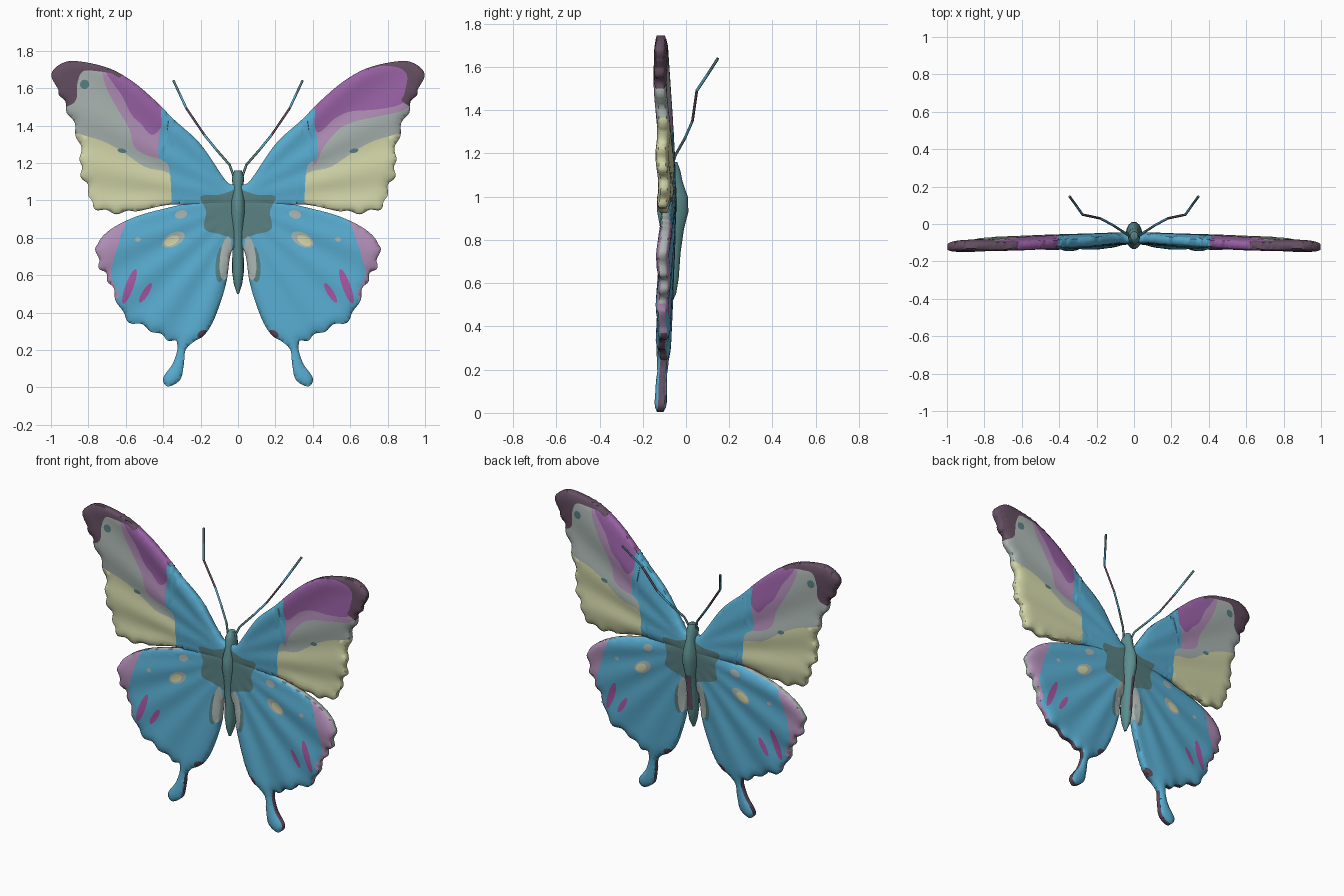
import bpy
import math
from mathutils import Vector, kdtree
from mathutils.geometry import delaunay_2d_cdt

cube = bpy.data.objects.get("Cube")
if cube:
    bpy.data.objects.remove(cube, do_unlink=True)

# Palette
PALETTE = {"blue": "58ACD0", "cream": "D2D6A8", "grey": "A9B4B0", "plum": "634D60",
           "purple": "9A62A6", "lilac": "B08EB6", "teal": "5C8E8F", "slate": "587F81",
           "magenta": "A557A0"}
NAMES = list(PALETTE)


def linear(code):
    values = [int(code[i:i + 2], 16) / 255 for i in (0, 2, 4)]
    return [v / 12.92 if v < .04 else ((v + .055) / 1.055) ** 2.4 for v in values] + [1]


def make_material(name):
    mat = bpy.data.materials.new(name)
    mat.use_nodes = True
    mat.diffuse_color = linear(PALETTE[name])
    mat.node_tree.nodes["Principled BSDF"].inputs["Base Color"].default_value = mat.diffuse_color
    return mat


MATERIALS = [make_material(name) for name in NAMES]


def add_object(name, data):
    obj = bpy.data.objects.new(name, data)
    bpy.context.collection.objects.link(obj)
    for mat in MATERIALS:
        data.materials.append(mat)
    return obj


def add_mesh(name, verts, faces, colours, angle):
    mesh = bpy.data.meshes.new(name)
    mesh.from_pydata(verts, [], faces)
    obj = add_object(name, mesh)
    for poly, colour in zip(mesh.polygons, colours):
        poly.material_index = NAMES.index(colour)
    bpy.ops.object.select_all(action="DESELECT")
    obj.select_set(True)
    bpy.context.view_layer.objects.active = obj
    bpy.ops.object.shade_smooth_by_angle(angle=math.radians(angle))
    return obj


# Closed smooth curves in the wing plane; the scalloped spans get a wave
def loop(points, steps=5, scallops=range(0)):
    pts = [Vector(p) for p in points]
    result = []
    for i in range(len(pts)):
        a, b, c, d = (pts[(i + k) % len(pts)] for k in (-1, 0, 1, 2))
        along = (c - b).normalized()
        for k in range(steps):
            t = k / steps
            p = b + (c - a) * t / 2 + (a * 2 - b * 5 + c * 4 - d) * t * t / 2 \
                + (b * 3 - a - c * 3 + d) * t ** 3 / 2
            if i in scallops:
                p += Vector((-along.y, along.x)) * .009 * math.sin(t * math.tau)
            result.append(p)
    return result


def oval(x, z, rx, rz, tilt=0):
    ca, sa = math.cos(tilt), math.sin(tilt)
    ring = [(rx * math.cos(k * math.tau / 12), rz * math.sin(k * math.tau / 12)) for k in range(12)]
    return [Vector((x + u * ca - v * sa, z + u * sa + v * ca)) for u, v in ring]


def inside(p, poly):
    hit = False
    a = poly[-1]
    for b in poly:
        if (a.y > p.y) != (b.y > p.y) and p.x < (b.x - a.x) * (p.y - a.y) / (b.y - a.y) + a.x:
            hit = not hit
        a = b
    return hit


def paint(p, base, regions):
    for colour, poly in reversed(regions):
        if inside(p, poly):
            return colour
    return base


def wing(name, outline, base, back_regions, left_front_regions, grey_rim):
    # Triangulate the outline together with a grid and the colour borders
    points, edges = [], []
    curves = [outline]
    for _, poly in back_regions + left_front_regions:
        if not any(poly is c for c in curves):
            curves.append(poly)
    for curve in curves:
        start, n = len(points), len(curve)
        points += curve
        edges += [(start + k, start + (k + 1) % n) for k in range(n)]
    step = .024
    for row in range(75):
        for col in range(42):
            p = Vector((step * (col + row % 2 / 2), step * row))
            if inside(p, outline):
                points.append(p)
    flat, _, tris, *_ = delaunay_2d_cdt(points, edges, [], 0, 1e-4)
    kept, centres = [], []
    for tri in tris:
        centre = sum((flat[i] for i in tri), Vector((0, 0))) / 3
        if inside(centre, outline):
            kept.append(tuple(tri))
            centres.append(centre)
    used = sorted({i for tri in kept for i in tri})
    index = {old: new for new, old in enumerate(used)}
    kept = [tuple(index[i] for i in tri) for tri in kept]
    flat = [flat[i] for i in used]

    # Puffed section, thin at the rim, with soft folds fanning from the root
    tree = kdtree.KDTree(len(outline))
    for i, p in enumerate(outline):
        tree.insert((p.x, p.y, 0), i)
    tree.balance()
    front, back = [], []
    for p in flat:
        gap = min(1, tree.find((p.x, p.y, 0))[2] / .045)
        half = .015 + .015 * math.sqrt(gap)
        away = math.hypot(p.x, p.y - 1)
        fold = .005 * min(1, away * 2) * math.sin(22 * math.atan2(p.y - 1, p.x + .05))
        mid = -.072 - .042 * away + fold
        front.append((p.x, mid - half, p.y))
        back.append((p.x, mid + half, p.y))

    n = len(flat)
    plain = [paint(c, base, back_regions) for c in centres]
    fancy = [paint(c, base, left_front_regions) for c in centres]
    owner = {(t[k], t[k - 2]): f for f, t in enumerate(kept) for k in range(3)}
    rim, rim_colours = [], []
    for (a, b), f in owner.items():
        if (b, a) not in owner:
            rim.append((b, a, a + n, b + n))
            x, z = flat[a]
            colour = plain[f]
            if grey_rim and x > .28:
                colour = "grey" if z > .5 else "lilac" if z > .36 else "plum"
            rim_colours.append(colour)
    faces = kept + [tuple(i + n for i in reversed(t)) for t in kept] + rim
    for side, sign in (("left", 1), ("right", -1)):
        verts = [(x * sign, y, z) for x, y, z in front + back]
        turned = faces if sign == 1 else [f[::-1] for f in faces]
        colours = (fancy if sign == 1 else plain) + plain + rim_colours
        add_mesh(side + "_" + name, verts, turned, colours, 60)


# Upper wings
root_patch = ("slate", loop([(-.05, 1.05), (.1, 1.03), (.2, 1.02), (.17, .94), (.18, .85),
                             (.1, .82), (-.05, .8)]))
upper_outline = loop([
    (0, 1.08), (.06, 1.1), (.2, 1.3), (.34, 1.43), (.45, 1.54), (.57, 1.64), (.7, 1.71),
    (.87, 1.745), (.955, 1.725), (.998, 1.67), (.96, 1.59), (.92, 1.5), (.87, 1.38), (.84, 1.25),
    (.84, 1.15), (.8, 1.06), (.775, .97), (.68, .937), (.55, .94), (.36, .977), (.17, .965),
    (0, .95)], 8, range(10, 18))
cream_field = ("cream", loop([(.36, .85), (.35, 1.12), (.5, 1.18), (.65, 1.28), (.8, 1.34),
                              (1.05, 1.36), (1.05, .85)]))
blue_base = ("blue", loop([(-.1, .8), (.35, .8), (.355, 1), (.37, 1.18), (.425, 1.24), (.41, 1.4),
                           (.36, 1.52), (-.1, 1.5)]))
dots = [("slate", oval(.62, 1.265, .024, .012, .2))]
plain_tip = [
    ("lilac", loop([(.38, 1.25), (.45, 1.23), (.55, 1.28), (.58, 1.38), (.65, 1.5), (.71, 1.62),
                    (.72, 1.74), (.6, 1.8), (.36, 1.5)])),
    ("purple", loop([(.4, 1.41), (.46, 1.35), (.52, 1.41), (.57, 1.46), (.62, 1.56), (.67, 1.63),
                     (.7, 1.7), (.6, 1.8), (.36, 1.55)])),
    ("plum", loop([(.62, 1.67), (.68, 1.68), (.75, 1.69), (.83, 1.69), (.86, 1.62), (.865, 1.54),
                   (.92, 1.5), (1.1, 1.45), (1.1, 1.9), (.6, 1.9)])),
    ("slate", oval(.82, 1.62, .025, .025))]
rich_tip = [
    ("lilac", loop([(.4, 1.22), (.46, 1.29), (.54, 1.38), (.62, 1.42), (.75, 1.45), (.9, 1.49),
                    (.95, 1.6), (.9, 1.8), (.4, 1.8)])),
    ("purple", loop([(.41, 1.38), (.52, 1.44), (.6, 1.475), (.73, 1.485), (.86, 1.51), (.93, 1.57),
                     (.92, 1.7), (.8, 1.85), (.4, 1.8)])),
    ("plum", loop([(.66, 1.715), (.78, 1.72), (.87, 1.705), (.905, 1.66), (.89, 1.57), (.89, 1.52),
                   (1.1, 1.45), (1.1, 1.9), (.66, 1.9)]))]
close = dots + [blue_base, root_patch]
wing("upper_wing", upper_outline, "grey", [cream_field] + plain_tip + close,
     [cream_field] + rich_tip + close, False)

# Lower wings with tails
lower_outline = loop([
    (0, 1.01), (.17, 1.005), (.35, .966), (.54, .915), (.68, .845), (.75, .765), (.745, .66),
    (.7, .59), (.66, .5), (.6, .37), (.49, .32), (.39, .265), (.325, .23), (.345, .135), (.4, .05),
    (.375, .005), (.31, .04), (.29, .12), (.28, .2), (.235, .245), (.18, .28), (.125, .37),
    (.065, .55), (.04, .71), (0, .8)], 8, range(5, 12))
lower_marks = [
    ("lilac", loop([(.6, .95), (.63, .8), (.66, .7), (.68, .6), (.64, .48), (.8, .5), (.85, .9)])),
    ("magenta", oval(.58, .54, .022, .1, .35)),
    ("magenta", oval(.495, .505, .017, .062, .55)),
    ("grey", oval(.345, .79, .066, .036, -.5)),
    ("cream", oval(.355, .785, .042, .024, -.5)),
    ("grey", oval(.305, .925, .034, .022, -.3)),
    ("grey", oval(.535, .79, .016, .012)),
    ("plum", oval(.19, .285, .03, .02, -.5)),
    root_patch,
    ("slate", oval(.09, .66, .03, .1, .1)),
    ("grey", oval(.065, .69, .032, .12, .1))]
wing("lower_wing", lower_outline, "blue", lower_marks, lower_marks, True)

# Body: height, half width, front and back depth of each ring
RINGS = [(1.16, .02, -.085, -.04), (1.12, .033, -.11, -.025), (1.07, .028, -.11, -.015),
         (1, .042, -.135, .01), (.93, .045, -.135, .013), (.85, .036, -.12, -.008),
         (.74, .03, -.115, -.024), (.62, .032, -.115, -.033), (.55, .022, -.105, -.045),
         (.5, .005, -.09, -.07)]
SIDES = 14
verts, faces, colours = [], [], []
for z, width, near, far in RINGS:
    for k in range(SIDES):
        turn = k * math.tau / SIDES
        verts.append((width * math.cos(turn), (near + far) / 2 + (far - near) / 2 * math.sin(turn), z))
for r in range(len(RINGS) - 1):
    for k in range(SIDES):
        a, b = r * SIDES + k, r * SIDES + (k + 1) % SIDES
        faces.append((a, a + SIDES, b + SIDES, b))
        stripe = k in (3, 4) and r in (5, 6)
        colours.append("plum" if stripe else "teal")
faces += [tuple(range(SIDES)), tuple(reversed(range(len(verts) - SIDES, len(verts))))]
add_mesh("body", verts, faces, colours + ["teal", "teal"], 60)

# Antennae in coloured lengths
PATH = [(.02, -.07, 1.12), (.045, -.05, 1.19), (.115, -.005, 1.27), (.18, .03, 1.35),
        (.275, .05, 1.49), (.31, .1, 1.565), (.345, .148, 1.64)]
for side, sign in (("left", 1), ("right", -1)):
    curve = bpy.data.curves.new(side + "_antenna", "CURVE")
    curve.dimensions = "3D"
    curve.bevel_depth = .0065
    curve.bevel_resolution = 1
    curve.use_fill_caps = True
    add_object(side + "_antenna", curve)
    lengths = ["teal", "slate", "blue", "plum", "blue", "slate"]
    for start, end, colour in zip(PATH, PATH[1:], lengths):
        spline = curve.splines.new("POLY")
        spline.points.add(1)
        for point, (x, y, z) in zip(spline.points, (start, end)):
            point.co = (x * sign, y, z, 1)
        spline.material_index = NAMES.index(colour)
